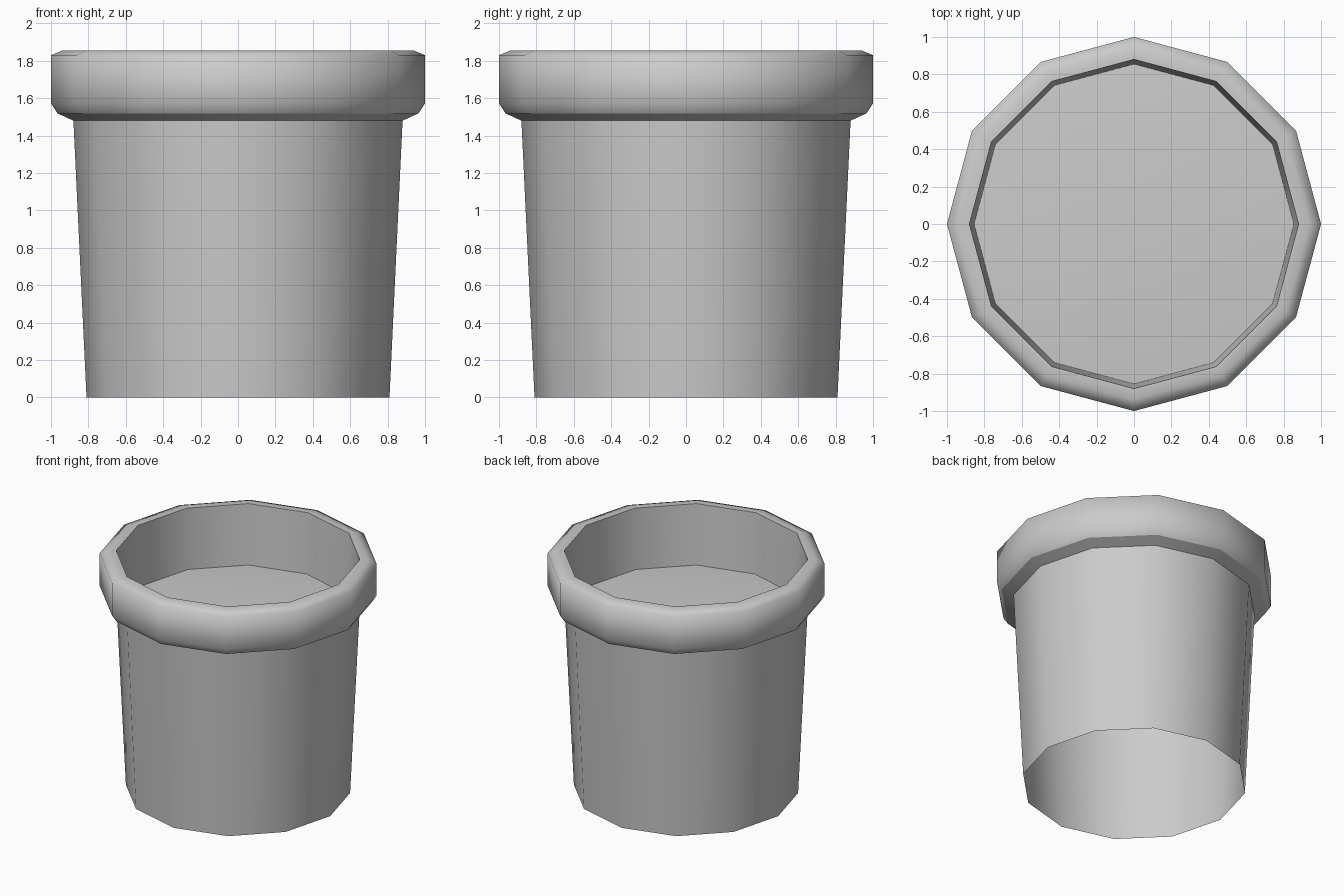
import bpy, bmesh
from math import cos, sin, tau

if "Cube" in bpy.data.objects:
    bpy.data.objects.remove(bpy.data.objects["Cube"])

SIDES = 12


def ring(bm, r, z):
    return [bm.verts.new((r * cos(tau * i / SIDES), r * sin(tau * i / SIDES), z))
            for i in range(SIDES)]


def finish(bm, name):
    mesh = bpy.data.meshes.new(name)
    bm.to_mesh(mesh)
    bm.free()
    obj = bpy.data.objects.new(name, mesh)
    bpy.context.collection.objects.link(obj)
    return obj


# Pot shell: (radius, height, sharp crease), from the open base over the rim and inside
profile = [
    (0.81, 0.00, False),
    (0.88, 1.48, True),
    (0.965, 1.519, True),
    (1.00, 1.572, False),
    (1.00, 1.83, False),
    (0.937, 1.856, False),
    (0.88, 1.856, True),
    (0.855, 1.38, False),
]
bm = bmesh.new()
rings = [ring(bm, r, z) for r, z, _ in profile]
for low, high in zip(rings, rings[1:]):
    for i in range(SIDES):
        j = (i + 1) % SIDES
        bm.faces.new((low[i], low[j], high[j], high[i])).smooth = True
for loop, (_, _, sharp) in zip(rings, profile):
    if sharp:
        for i in range(SIDES):
            bm.edges.get((loop[i], loop[(i + 1) % SIDES])).smooth = False
finish(bm, "pot_shell")

# Gently domed soil surface closing the inside below the rim
bm = bmesh.new()
edge = ring(bm, 0.855, 1.38)
peak = bm.verts.new((0, 0, 1.44))
for i in range(SIDES):
    bm.faces.new((edge[i], edge[(i + 1) % SIDES], peak)).smooth = True
finish(bm, "soil")
